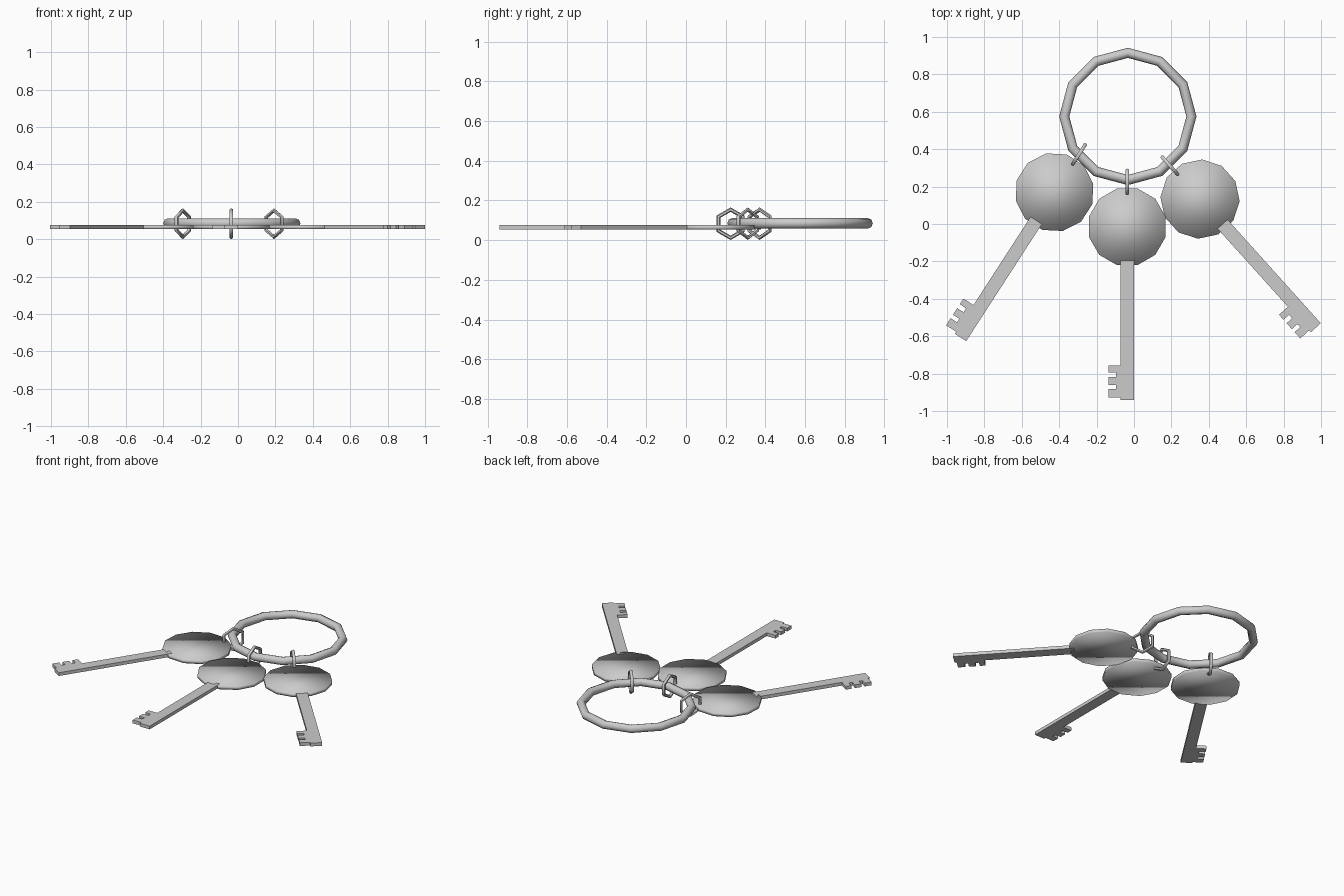
import bpy, bmesh
from math import radians, pi
from mathutils import Matrix

if "Cube" in bpy.data.objects:
    bpy.data.objects.remove(bpy.data.objects["Cube"])

KEY_Z, HALF = 0.065, 0.011


def obj_from_bm(name, bm, matrix=Matrix(), angle=40):
    bmesh.ops.recalc_face_normals(bm, faces=bm.faces)
    mesh = bpy.data.meshes.new(name)
    bm.to_mesh(mesh)
    bm.free()
    ob = bpy.data.objects.new(name, mesh)
    bpy.context.collection.objects.link(ob)
    ob.matrix_world = matrix
    bpy.ops.object.select_all(action='DESELECT')
    ob.select_set(True)
    bpy.context.view_layer.objects.active = ob
    bpy.ops.object.shade_smooth_by_angle(angle=radians(angle))
    return ob


def torus(name, matrix, major, minor, n_major, n_minor):
    bpy.ops.mesh.primitive_torus_add(major_radius=major, minor_radius=minor,
                                     major_segments=n_major, minor_segments=n_minor)
    ob = bpy.context.object
    ob.name = name
    ob.matrix_world = matrix
    bpy.ops.object.shade_smooth_by_angle(angle=radians(62))


def plate(name, outline, matrix):
    bm = bmesh.new()
    face = bm.faces.new([bm.verts.new((x, y, KEY_Z - HALF)) for x, y in outline])
    ext = bmesh.ops.extrude_face_region(bm, geom=[face])
    top = [v for v in ext['geom'] if isinstance(v, bmesh.types.BMVert)]
    bmesh.ops.translate(bm, verts=top, vec=(0, 0, 2 * HALF))
    return obj_from_bm(name, bm, matrix)


def key(name, x, y, angle):
    place = Matrix.Translation((x, y, 0)) @ Matrix.Rotation(radians(angle), 4, 'Z')
    # round flat head
    bm = bmesh.new()
    bmesh.ops.create_cone(bm, cap_ends=True, segments=12, radius1=0.212,
                          radius2=0.212, depth=2 * HALF,
                          matrix=Matrix.Translation((0, 0, KEY_Z)) @ Matrix.Rotation(pi / 12, 4, 'Z'))
    obj_from_bm(name + "_head", bm, place, 120)
    # shaft with three teeth on one side
    w, web, tooth = 0.036, 0.06, 0.1
    outline = [(-w, -0.18), (-w, -0.742), (-tooth, -0.742), (-tooth, -0.778),
               (-web, -0.778), (-web, -0.803), (-tooth, -0.803), (-tooth, -0.845),
               (-web, -0.845), (-web, -0.867), (-tooth, -0.867), (-tooth, -0.912),
               (-w, -0.912), (-w, -0.925), (w, -0.925), (w, -0.18)]
    plate(name + "_shaft", outline, place)
    # upright link joining the key to the ring
    torus(name + "_link",
          place @ Matrix.Translation((0, 0.24, 0.083)) @ Matrix.Rotation(pi / 2, 4, 'Y'),
          0.071, 0.011, 6, 6)


# large key ring
torus("key_ring", Matrix.Translation((-0.033, 0.575, 0.085)), 0.34, 0.027, 12, 8)

key("left_key", -0.425, 0.17, -32.9)
key("middle_key", -0.036, -0.015, 0)
key("right_key", 0.353, 0.133, 42)
